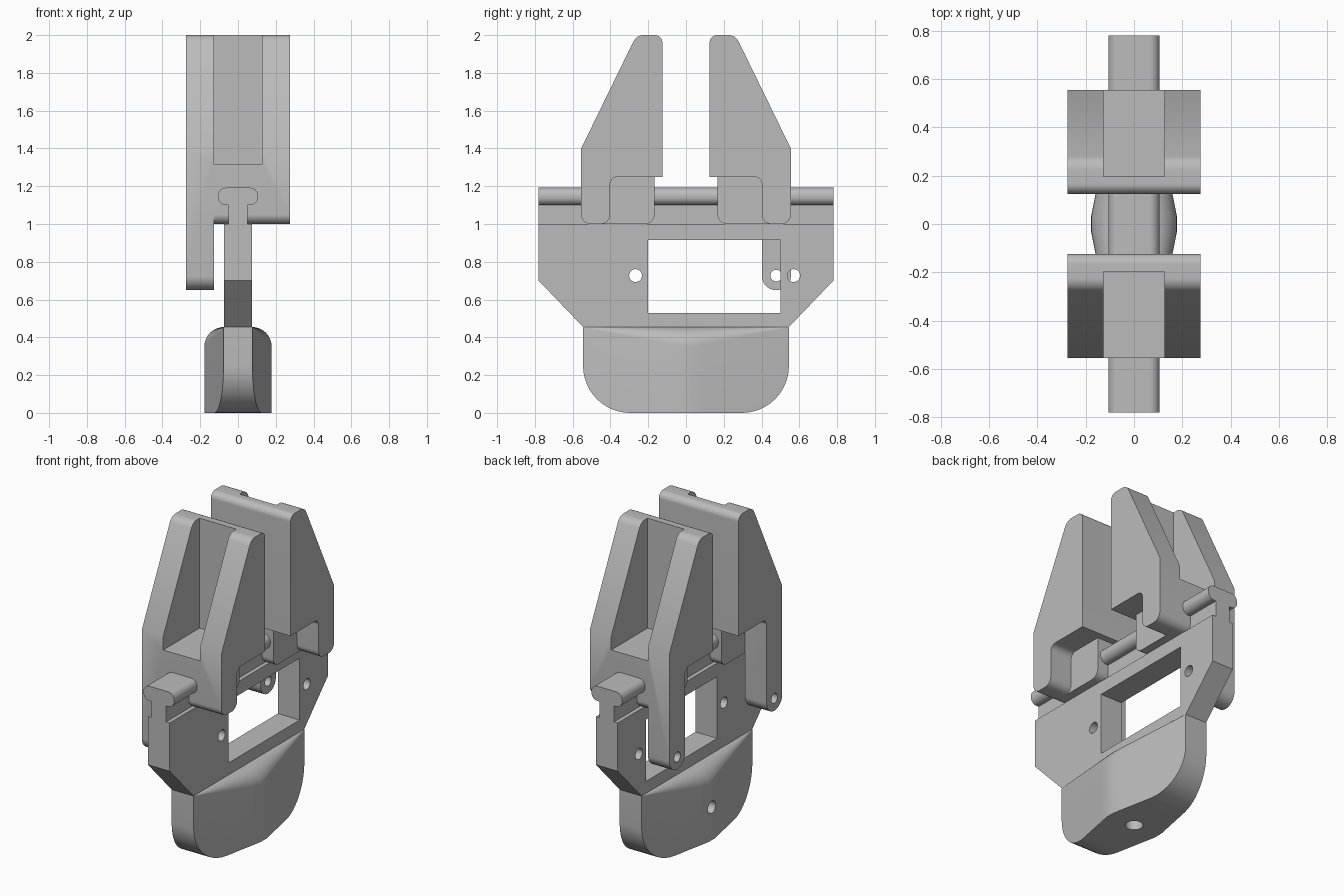
import bpy, bmesh, math
from mathutils import Vector, Matrix

cube = bpy.data.objects.get("Cube")
if cube:
    bpy.data.objects.remove(cube, do_unlink=True)

grey = bpy.data.materials.new("plain_grey")
grey.use_nodes = True
colour = (0.5, 0.5, 0.5, 1)
grey.diffuse_color = colour
grey.node_tree.nodes["Principled BSDF"].inputs["Base Color"].default_value = colour


def finish(name, bm):
    """Turn a bmesh into a grey object."""
    bmesh.ops.remove_doubles(bm, verts=bm.verts, dist=0.0002)
    bmesh.ops.recalc_face_normals(bm, faces=bm.faces)
    mesh = bpy.data.meshes.new(name)
    bm.to_mesh(mesh)
    bm.free()
    mesh.materials.append(grey)
    obj = bpy.data.objects.new(name, mesh)
    bpy.context.collection.objects.link(obj)
    return obj


def fillet(corners, steps=8):
    """Round each corner (u, v, radius) of a closed outline."""
    out = []
    for i, (u, v, r) in enumerate(corners):
        p = Vector((u, v, 0))
        if r == 0:
            out.append(p)
            continue
        a = (Vector((*corners[i - 1][:2], 0)) - p).normalized()
        b = (Vector((*corners[(i + 1) % len(corners)][:2], 0)) - p).normalized()
        half = a.angle(b) / 2
        centre = p + (a + b).normalized() * r / math.sin(half)
        start = p + a * r / math.tan(half) - centre
        end = p + b * r / math.tan(half) - centre
        out += [centre + start.lerp(end, k / steps).normalized() * r for k in range(steps + 1)]
    return out


def extrude(name, corners, lo, hi, axis="x"):
    """Extrude a rounded outline: (y, z) along x, or (x, z) along y."""
    bm = bmesh.new()
    place = (lambda p, d: (d, p.x, p.y)) if axis == "x" else (lambda p, d: (p.x, d, p.y))
    face = bm.faces.new([bm.verts.new(place(p, lo)) for p in fillet(corners)])
    moved = bmesh.ops.extrude_face_region(bm, geom=[face])["geom"]
    shift = Vector(place(Vector(), hi - lo))
    bmesh.ops.translate(bm, vec=shift, verts=[v for v in moved if isinstance(v, bmesh.types.BMVert)])
    return finish(name, bm)


def drill(centre, radius, depth, axis):
    """Cylinder cutter centred on a point."""
    bm = bmesh.new()
    turn = Matrix.Rotation(math.pi / 2, 4, "Y") if axis == "x" else Matrix()
    bmesh.ops.create_cone(bm, cap_ends=True, segments=32, radius1=radius, radius2=radius,
                          depth=depth, matrix=Matrix.Translation(centre) @ turn)
    cutter = finish("hole_cutter", bm)
    cutter.hide_render = True
    return cutter


def combine(obj, other, operation):
    """Apply a boolean and discard the second object."""
    mod = obj.modifiers.new("combine", "BOOLEAN")
    mod.object, mod.operation, mod.solver = other, operation, "EXACT"
    bpy.context.view_layer.objects.active = obj
    bpy.ops.object.modifier_apply(modifier=mod.name)
    bpy.data.objects.remove(other, do_unlink=True)


def smooth(obj):
    bpy.ops.object.select_all(action="DESELECT")
    obj.select_set(True)
    bpy.context.view_layer.objects.active = obj
    bpy.ops.object.shade_smooth_by_angle(angle=math.radians(30))


# Frame plate with its window and two pin holes
T = 0.075
plate = extrude("frame_plate", [(-0.78, 1, 0), (-0.78, 0.7, 0), (-0.545, 0.455, 0),
                                (0.545, 0.455, 0), (0.78, 0.7, 0), (0.78, 1, 0)], -T, T)
window = extrude("window_cutter", [(-0.2, 0.53, 0), (0.5, 0.53, 0),
                                   (0.5, 0.915, 0), (-0.2, 0.915, 0)], -0.2, 0.2)
combine(plate, window, "DIFFERENCE")
for y in (-0.267, 0.57):
    combine(plate, drill((0, y, 0.727), 0.034, 0.4, "x"), "DIFFERENCE")
smooth(plate)

# T-shaped slide rail along the top of the plate
neck, head = 0.05, 0.106
rail = extrude("slide_rail", [(-neck, 0.995, 0), (neck, 0.995, 0), (neck, 1.1, 0),
                              (head, 1.1, 0.042), (head, 1.192, 0.042),
                              (-head, 1.192, 0.042), (-head, 1.1, 0.042), (-neck, 1.1, 0)],
               -0.78, 0.78, "y")
smooth(rail)


# Sliding jaws: two cheeks, a centre web and one long drive arm each
def cheek(name, s, foot, r, lo, hi):
    shape = [(0.125, 1.25, 0), (0.125, 2, 0.04), (0.262, 2, 0.06), (0.555, 1.4, 0),
             (0.555, foot, r), (0.402, foot, r), (0.402, 1.25, 0.04)]
    return extrude(name, [(s * y, z, r) for y, z, r in shape], lo, hi)


for s, name in ((-1, "front_jaw"), (1, "back_jaw")):
    jaw = cheek(name, s, 1.0, 0.05, 0.127, 0.275)
    web = [(0.125, 1.25, 0), (0.125, 2, 0.04), (0.197, 2, 0), (0.197, 1.315, 0),
           (0.555, 1.315, 0), (0.555, 1.0, 0.05), (0.167, 1.0, 0.05), (0.167, 1.25, 0)]
    combine(jaw, extrude("web", [(s * y, z, r) for y, z, r in web], -0.127, 0.127), "UNION")
    arm = cheek("arm_cheek", s, 0.65, 0.075, -0.275, -0.127)
    combine(arm, drill((-0.2, s * 0.478, 0.727), 0.031, 0.4, "x"), "DIFFERENCE")
    combine(jaw, arm, "UNION")
    smooth(jaw)

# Grip: tapered towards both ends, rounded shoulders, rounded lower corners
END, TOP, CORNER = 0.545, 0.455, 0.25
bm = bmesh.new()
arc = [END - CORNER * (1 - math.sin(k * math.pi / 24)) for k in range(13)]
stations = sorted({round(s * y, 4) for y in arc + [0.2, 0.1, 0.03] for s in (-1, 1)})
rings = []
for y in stations:
    width = 0.18 - 0.104 * max(abs(y) - 0.02, 0) / (END - 0.02)
    shoulder = width - T + 0.001
    inset = max(abs(y) - (END - CORNER), 0)
    bottom = CORNER - math.sqrt(max(CORNER ** 2 - inset ** 2, 0))
    side = [(width, bottom)]
    for k in range(9):
        a = k * math.pi / 16
        side.append((width - shoulder * (1 - math.cos(a)), TOP - shoulder * (1 - math.sin(a))))
    ring = side + [(-x, z) for x, z in reversed(side)]
    rings.append([bm.verts.new((x, y, z)) for x, z in ring])
for a, b in zip(rings, rings[1:]):
    for i in range(len(a)):
        j = (i + 1) % len(a)
        bm.faces.new((a[i], a[j], b[j], b[i]))
bm.faces.new(rings[0])
bm.faces.new(rings[-1])
grip = finish("grip", bm)
combine(grip, drill((-0.15, 0, 0.205), 0.038, 0.16, "x"), "DIFFERENCE")
combine(grip, drill((0, 0, 0.04), 0.05, 0.2, "z"), "DIFFERENCE")
smooth(grip)
